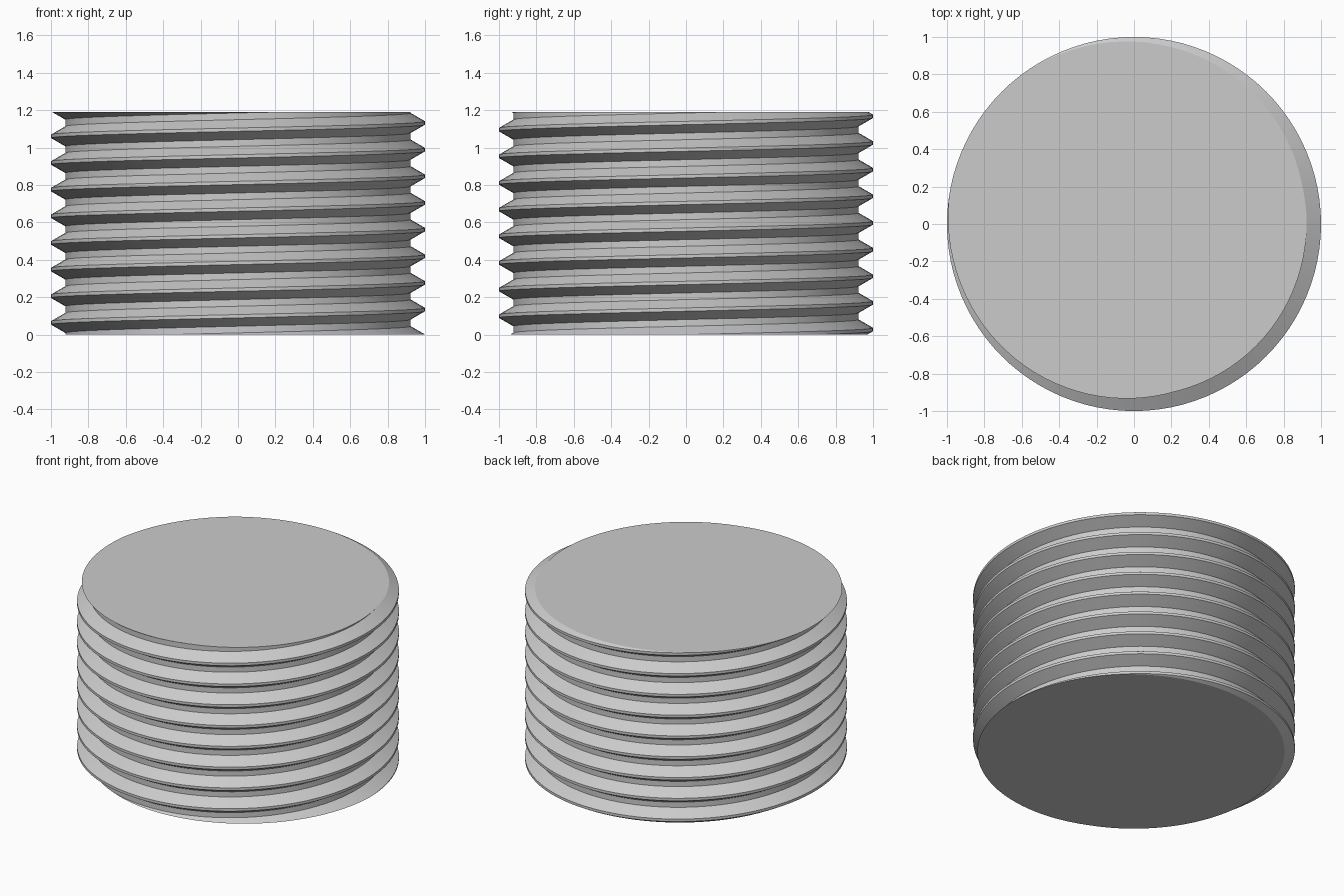
import bpy, bmesh
from math import cos, sin, tau, radians

if "Cube" in bpy.data.objects:
    bpy.data.objects.remove(bpy.data.objects["Cube"], do_unlink=True)

PITCH = 0.1425
HEIGHT = 1.19
CREST, ROOT = 1.0, 0.923
START = -PITCH / 16          # crest height at angle zero
SEG = 96                     # segments per turn
TURNS = 11

# Thread profile over one pitch: (radius, height as a fraction of the pitch)
PROFILE = [(CREST, -1 / 16), (CREST, 1 / 16), (ROOT, 3 / 8), (ROOT, 5 / 8)]


def material(name, colour):
    mat = bpy.data.materials.new(name)
    mat.use_nodes = True
    mat.diffuse_color = colour
    mat.node_tree.nodes["Principled BSDF"].inputs["Base Color"].default_value = colour
    return mat


# Four helical strands joined into one continuous right-handed thread surface
bm = bmesh.new()
strands = []
for radius, offset in PROFILE:
    strand = []
    for i in range(SEG * TURNS + 1):
        a = tau * i / SEG
        z = START + PITCH * (offset + i / SEG - 2)
        strand.append(bm.verts.new((radius * cos(a), radius * sin(a), z)))
    strands.append(strand)

for k, low in enumerate(strands):
    high = strands[(k + 1) % 4]
    shift = SEG if k == 3 else 0      # last strand meets the next turn
    for i in range(SEG * TURNS - shift):
        j = i + shift
        bm.faces.new((low[i], low[i + 1], high[j + 1], high[j]))

# Cut the thread flat at both ends and cap it
for z, direction in ((0, -1), (HEIGHT, 1)):
    bmesh.ops.bisect_plane(bm, geom=bm.verts[:] + bm.edges[:] + bm.faces[:], dist=1e-6,
                           plane_co=(0, 0, z), plane_no=(0, 0, direction), clear_outer=True)
bmesh.ops.remove_doubles(bm, verts=bm.verts[:], dist=1e-5)
bmesh.ops.holes_fill(bm, edges=[e for e in bm.edges if e.is_boundary], sides=0)
bmesh.ops.recalc_face_normals(bm, faces=bm.faces[:])

mesh = bpy.data.meshes.new("threaded_plug")
bm.to_mesh(mesh)
bm.free()
plug = bpy.data.objects.new("threaded_plug", mesh)
bpy.context.collection.objects.link(plug)
mesh.materials.append(material("light grey", (0.6, 0.6, 0.6, 1)))

# Smooth round the thread, sharp along crests, roots and caps
bpy.ops.object.select_all(action="DESELECT")
plug.select_set(True)
bpy.context.view_layer.objects.active = plug
bpy.ops.object.shade_smooth_by_angle(angle=radians(30))
